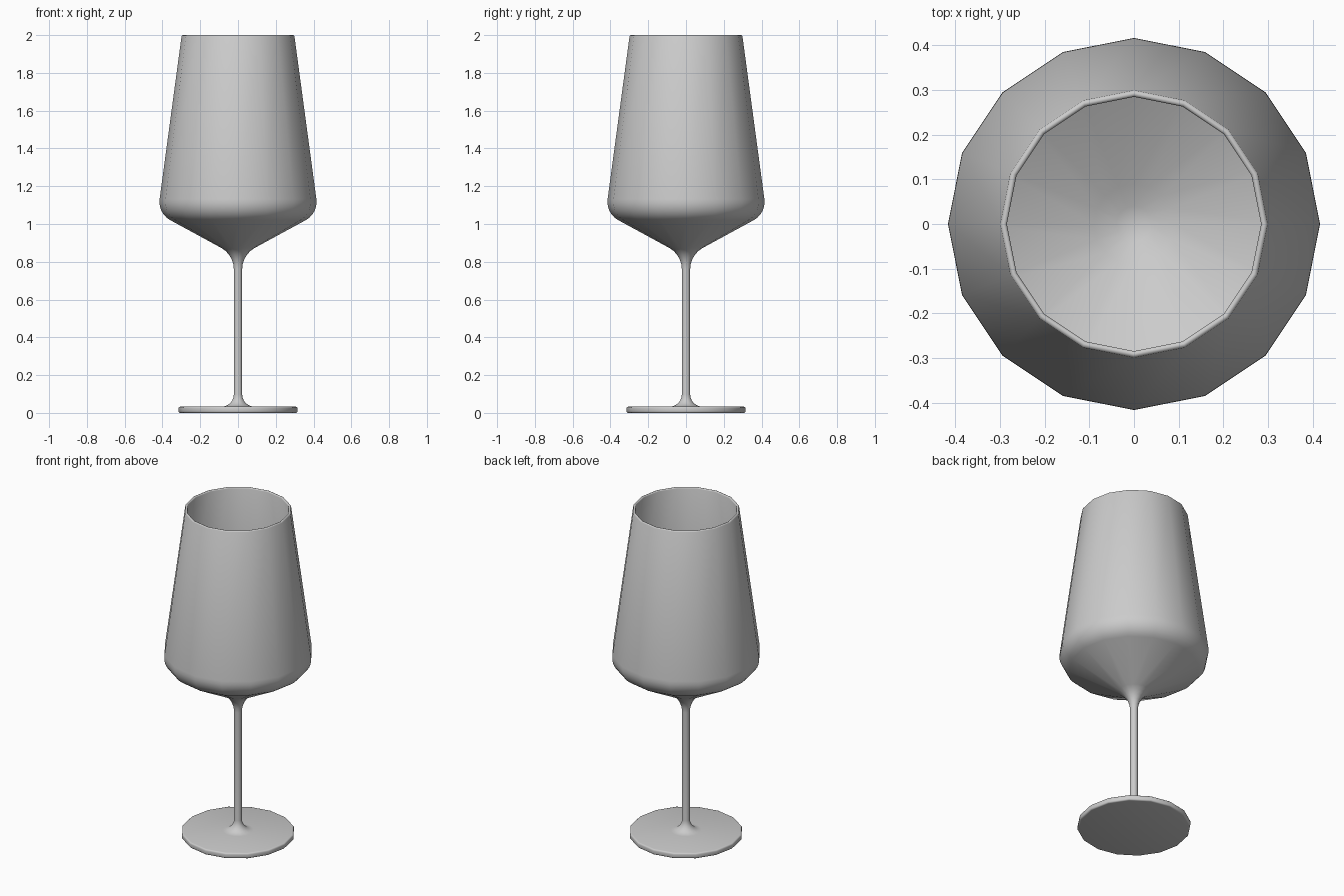
import bpy, bmesh, math

cube = bpy.data.objects.get("Cube")
if cube:
    bpy.data.objects.remove(cube)

SIDES = 16

# Clear glass shown as plain grey
mat = bpy.data.materials.new("grey glass")
mat.use_nodes = True
grey = (0.6, 0.6, 0.6, 1)
mat.diffuse_color = grey
mat.node_tree.nodes["Principled BSDF"].inputs["Base Color"].default_value = grey


def arc(cx, cz, r, start, end, steps):
    """Points on a circular arc in the radius-height plane, in degrees."""
    angles = [math.radians(start + (end - start) * i / steps) for i in range(steps + 1)]
    return [(cx + r * math.cos(a), cz + r * math.sin(a)) for a in angles]


def lathe(name, profile):
    """Turn a (radius, height) profile around the z axis."""
    bm = bmesh.new()
    verts = [bm.verts.new((r, 0, z)) for r, z in profile]
    edges = [bm.edges.new(pair) for pair in zip(verts, verts[1:])]
    bmesh.ops.spin(bm, geom=verts + edges, cent=(0, 0, 0), axis=(0, 0, 1),
                   angle=math.tau, steps=SIDES, use_merge=False)
    bmesh.ops.remove_doubles(bm, verts=bm.verts, dist=0.0005)
    bmesh.ops.recalc_face_normals(bm, faces=bm.faces)
    mesh = bpy.data.meshes.new(name)
    bm.to_mesh(mesh)
    bm.free()
    mesh.materials.append(mat)
    obj = bpy.data.objects.new(name, mesh)
    bpy.context.collection.objects.link(obj)
    bpy.ops.object.select_all(action="DESELECT")
    obj.select_set(True)
    bpy.context.view_layer.objects.active = obj
    bpy.ops.object.shade_smooth_by_angle(angle=math.radians(50))
    return obj


# Foot, with a softened edge and a fillet rising into the stem
foot = [(0, 0), (0.306, 0)]
foot += arc(0.306, 0.009, 0.009, -60, 0, 2) + arc(0.306, 0.024, 0.009, 0, 90, 3)
fillet = arc(0.087, 0.098, 0.065, 270, 180, 6)

# Flare from the stem into the cone under the bowl
flare = arc(0.152, 0.76, 0.13, 180, 120, 5)

# Rounded shoulder, tapered wall and rim
shoulder = arc(0.306, 1.117, 0.11, -60, 8, 6)
rim = arc(0.2915, 1.9925, 0.0075, 8, 172, 4)

# Inside of the bowl, a wall's thickness in from the outside
inside = arc(0.306, 1.117, 0.096, 8, -60, 6) + [(0.09, 0.91), (0.04, 0.888), (0, 0.88)]

lathe("wine_glass", foot + fillet + flare + shoulder + rim + inside)
